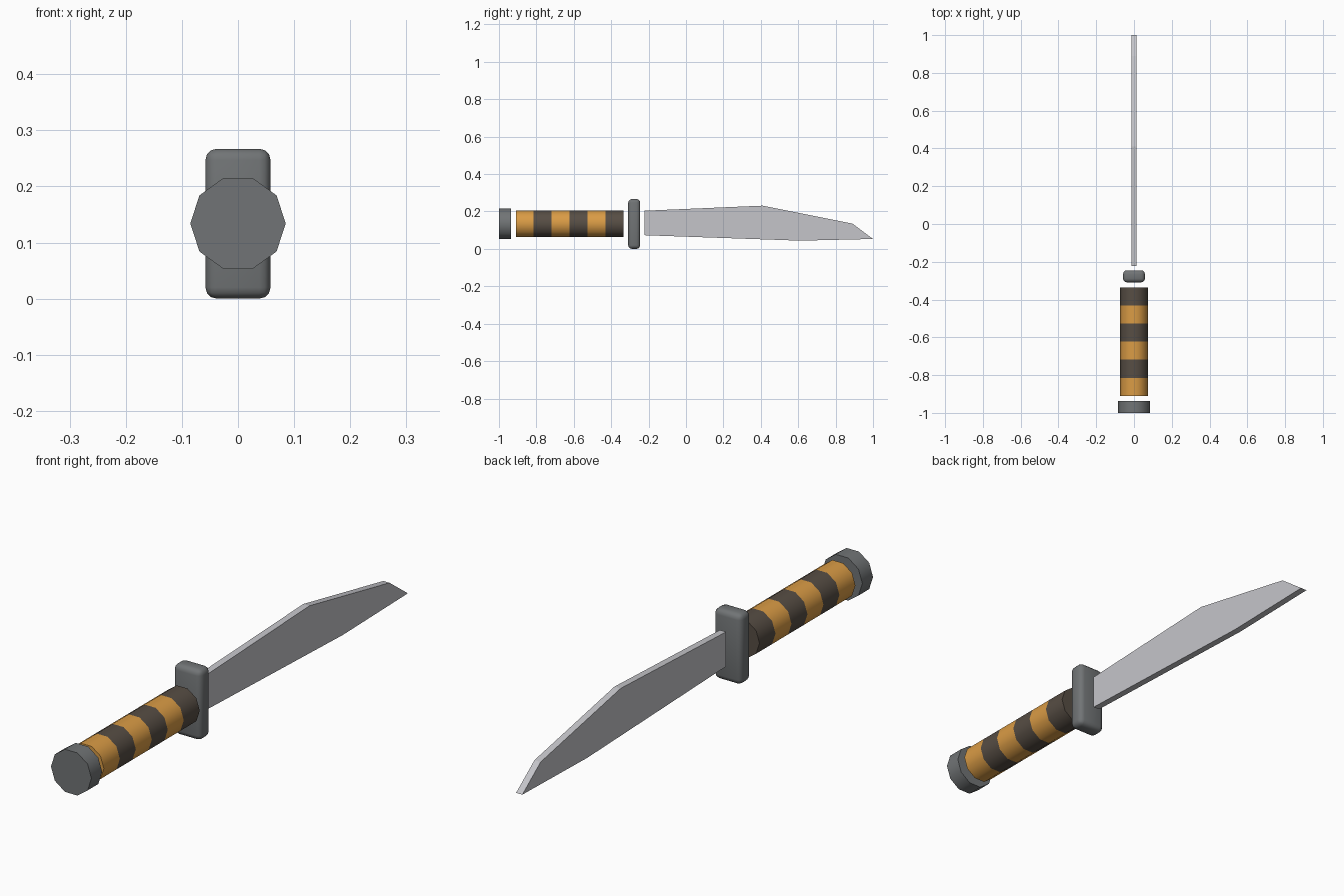
import bpy, bmesh, math
from mathutils import Vector

if "Cube" in bpy.data.objects:
    bpy.data.objects.remove(bpy.data.objects["Cube"], do_unlink=True)

AXIS_Z = 0.134   # height of the centre line
SIDES = 10


def material(name, rgb):
    mat = bpy.data.materials.new(name)
    mat.use_nodes = True
    mat.diffuse_color = (*rgb, 1)
    mat.node_tree.nodes["Principled BSDF"].inputs["Base Color"].default_value = (*rgb, 1)
    return mat


steel = material("blade steel", (0.56, 0.56, 0.59))
grey = material("dark grey metal", (0.165, 0.175, 0.18))
gold = material("golden wrap", (0.70, 0.33, 0.06))
brown = material("dark brown wrap", (0.095, 0.075, 0.058))


def extrude(points, offset):
    """Solid made by sweeping a flat outline along an offset."""
    bm = bmesh.new()
    face = bm.faces.new([bm.verts.new(p) for p in points])
    result = bmesh.ops.extrude_face_region(bm, geom=[face], use_keep_orig=True)
    moved = [g for g in result["geom"] if isinstance(g, bmesh.types.BMVert)]
    bmesh.ops.translate(bm, verts=moved, vec=Vector(offset))
    bmesh.ops.recalc_face_normals(bm, faces=bm.faces)
    return bm


def finish(bm, name, mats, smooth=None):
    mesh = bpy.data.meshes.new(name)
    bm.to_mesh(mesh)
    bm.free()
    obj = bpy.data.objects.new(name, mesh)
    bpy.context.collection.objects.link(obj)
    for mat in mats:
        mesh.materials.append(mat)
    if smooth:
        bpy.ops.object.select_all(action="DESELECT")
        obj.select_set(True)
        bpy.context.view_layer.objects.active = obj
        bpy.ops.object.shade_smooth_by_angle(angle=math.radians(smooth))
    return obj


def rod(radius, y0, y1):
    """Ten-sided bar along y."""
    angles = [math.tau * i / SIDES for i in range(SIDES)]
    ring = [(radius * math.cos(a), y0, AXIS_Z + radius * math.sin(a)) for a in angles]
    return extrude(ring, (0, y1 - y0, 0))


# Pommel
finish(rod(0.085, -1.0, -0.936), "pommel", [grey], 40)

# Handle, cut into alternating wrap bands
start, end, bands = -0.91, -0.335, 6
step = (end - start) / bands
bm = rod(0.074, start, end)
for i in range(1, bands):
    bmesh.ops.bisect_plane(bm, geom=bm.verts[:] + bm.edges[:] + bm.faces[:],
                           plane_co=(0, start + i * step, 0), plane_no=(0, 1, 0))
for f in bm.faces:
    band = int((f.calc_center_median().y - start) / step)
    f.material_index = min(band, bands - 1) % 2
finish(bm, "handle", [gold, brown], 40)

# Guard: rounded block
bm = extrude([(-0.058, -0.309, 0), (0.058, -0.309, 0),
              (0.058, -0.309, 0.267), (-0.058, -0.309, 0.267)], (0, 0.064, 0))
bmesh.ops.bevel(bm, geom=bm.edges[:], offset=0.02, segments=3, profile=0.5,
                affect="EDGES", clamp_overlap=True)
finish(bm, "guard", [grey], 40)

# Blade: flat plate with a clipped point
half = 0.013
outline = [(-0.222, 0.073), (-0.222, 0.204), (0.41, 0.231),
           (0.89, 0.135), (1.0, 0.053), (0.61, 0.044)]
finish(extrude([(-half, y, z) for y, z in outline], (2 * half, 0, 0)), "blade", [steel])
